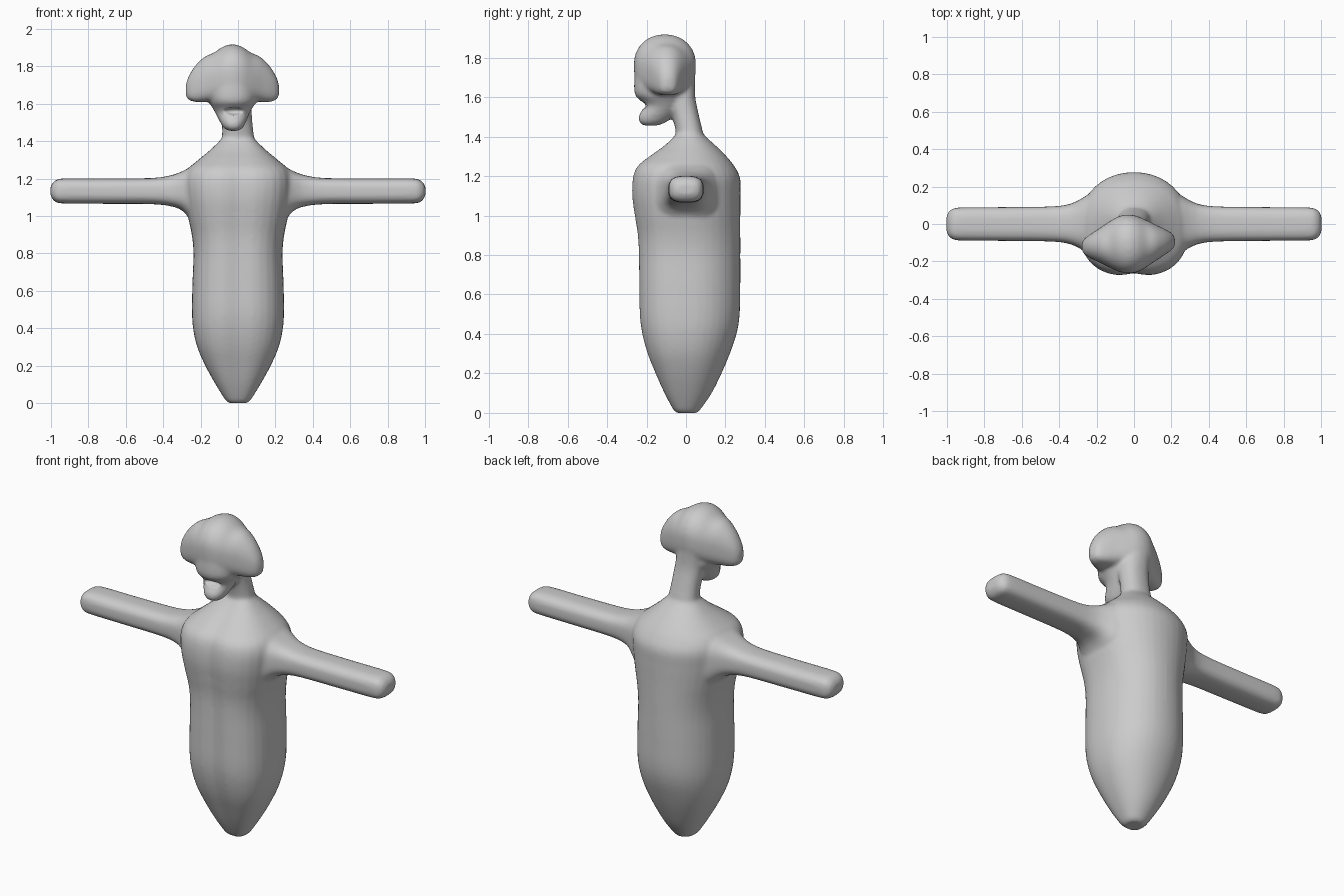
import bpy, bmesh, math
from mathutils import Matrix, Vector

if "Cube" in bpy.data.objects:
    bpy.data.objects.remove(bpy.data.objects["Cube"])


def smooth_sections(secs, steps=6):
    """Catmull-Rom interpolation between cross-sections."""
    out = []
    for i in range(len(secs) - 1):
        p0, p1, p2, p3 = (secs[max(0, min(len(secs) - 1, i + k))] for k in (-1, 0, 1, 2))
        for s in range(steps):
            t = s / steps
            out.append([0.5 * (2 * b + (c - a) * t + (2 * a - 5 * b + 4 * c - d) * t * t
                               + (3 * b - a - 3 * c + d) * t ** 3)
                        for a, b, c, d in zip(p0, p1, p2, p3)])
    return out + [list(secs[-1])]


def loft(bm, secs, axis='z', n_lo=2.0, n_hi=2.0, dent=0.0, matrix=Matrix(), sides=40):
    """Section = (position, centre, half width, low, high) with superelliptic halves."""
    rings = []
    for pos, c, h, lo, hi in smooth_sections(secs):
        ring = []
        for k in range(sides):
            a = 2 * math.pi * k / sides
            ca, sa = math.cos(a), math.sin(a)
            n = n_hi if sa > 0 else n_lo
            r = (abs(ca) ** n + abs(sa) ** n) ** (-1 / n)
            u = h * ca * r
            v = (hi - lo) / 2 * sa * r
            if sa < 0:
                v *= 1 - dent * math.exp(-(u / 0.05) ** 2)
            v += (lo + hi) / 2
            p = (c + u, v, pos) if axis == 'z' else (pos, c + u, v)
            ring.append(bm.verts.new(matrix @ Vector(p)))
        rings.append(ring)
    faces = [bm.faces.new(rings[0]), bm.faces.new(rings[-1])]
    for r0, r1 in zip(rings, rings[1:]):
        for k in range(sides):
            j = (k + 1) % sides
            faces.append(bm.faces.new((r0[k], r0[j], r1[j], r1[k])))
    bmesh.ops.recalc_face_normals(bm, faces=faces)


def to_object(bm, name):
    me = bpy.data.meshes.new(name)
    bm.to_mesh(me)
    bm.free()
    ob = bpy.data.objects.new(name, me)
    bpy.context.collection.objects.link(ob)
    return ob


bm = bmesh.new()

# torso: flatter chest in front, round back
loft(bm, [(0.0, 0, .05, -.05, .055), (.02, 0, .07, -.07, .075), (.1, 0, .12, -.115, .13),
          (.2, 0, .175, -.16, .18), (.3, 0, .218, -.2, .222), (.4, 0, .24, -.227, .256),
          (.5, 0, .246, -.24, .272), (.65, 0, .243, -.243, .275), (.8, 0, .238, -.245, .275),
          (.9, 0, .247, -.25, .275), (1.0, 0, .268, -.265, .275), (1.1, 0, .285, -.278, .276),
          (1.19, 0, .29, -.274, .274), (1.25, 0, .268, -.25, .245), (1.3, 0, .212, -.19, .205),
          (1.35, 0, .152, -.12, .155), (1.4, 0, .1, -.065, .1), (1.43, 0, .075, -.04, .075)],
     n_lo=2.7, n_hi=2.1, dent=.06)

# arms, flaring into the shoulders
for side in (1, -1):
    arm = [(.18, .19, .93, 1.28), (.25, .155, .98, 1.262), (.3, .125, 1.03, 1.238),
           (.36, .103, 1.052, 1.217), (.46, .093, 1.063, 1.203), (.7, .09, 1.065, 1.2),
           (.93, .088, 1.067, 1.2), (.975, .078, 1.075, 1.19), (.995, .06, 1.095, 1.172),
           (1.002, .04, 1.11, 1.155)]
    loft(bm, [(side * x, 0, h, lo, hi) for x, h, lo, hi in arm], 'x', 3, 3)

# neck, leaning forward
loft(bm, [(1.34, 0, .1, -.05, .1), (1.42, 0, .086, -.052, .086), (1.5, -.005, .082, -.068, .067),
          (1.6, -.015, .085, -.1, .047), (1.7, -.03, .09, -.13, .045)], n_lo=2.3, n_hi=2.3)

# head turned slightly and shifted to one side
head = Matrix.Translation((-.03, -.107, 0)) @ Matrix.Rotation(math.radians(4), 4, 'Z')

# face, with the jaw jutting below the mouth
loft(bm, [(1.455, 0, .025, -.105, -.04), (1.47, 0, .05, -.128, .0), (1.5, 0, .068, -.134, .045),
          (1.53, 0, .082, -.118, .075), (1.555, 0, .094, -.106, .095), (1.58, 0, .108, -.122, .11),
          (1.61, 0, .125, -.15, .135), (1.66, 0, .13, -.156, .14), (1.78, 0, .11, -.15, .13)],
     n_lo=2.2, n_hi=2, matrix=head)

# hair: domed in the middle, drooping wings at each side
half = [(.0, .157, 1.62, 1.918), (.05, .148, 1.62, 1.905), (.1, .123, 1.615, 1.873),
        (.15, .094, 1.61, 1.85), (.2, .066, 1.61, 1.802), (.235, .042, 1.622, 1.745),
        (.25, .018, 1.645, 1.70)]
rows = [(-x, h, lo, hi) for x, h, lo, hi in half[:0:-1]] + half
loft(bm, [(x, 0, h, lo, hi) for x, h, lo, hi in rows], 'x', 3.2, 2.1, matrix=head)

figure = to_object(bm, "figure_body")

# mouth hollow
bm = bmesh.new()
bmesh.ops.create_uvsphere(bm, u_segments=24, v_segments=12, radius=1,
                          matrix=head @ Matrix.Translation((0, -.125, 1.56))
                          @ Matrix.Diagonal((.062, .05, .022, 1)))
cutter = to_object(bm, "mouth_cutter")
cutter.hide_render = True
cutter.hide_set(True)

# fuse the parts into one soft skin
rm = figure.modifiers.new("fuse", 'REMESH')
rm.mode = 'VOXEL'
rm.voxel_size = 0.011
cut = figure.modifiers.new("mouth", 'BOOLEAN')
cut.operation = 'DIFFERENCE'
cut.object = cutter
cut.solver = 'EXACT'
sm = figure.modifiers.new("soften", 'SMOOTH')
sm.factor = 0.5
sm.iterations = 6

bpy.context.view_layer.objects.active = figure
figure.select_set(True)
for name in ("fuse", "mouth", "soften"):
    bpy.ops.object.modifier_apply(modifier=name)
bpy.data.objects.remove(cutter)
bpy.ops.object.shade_smooth()
